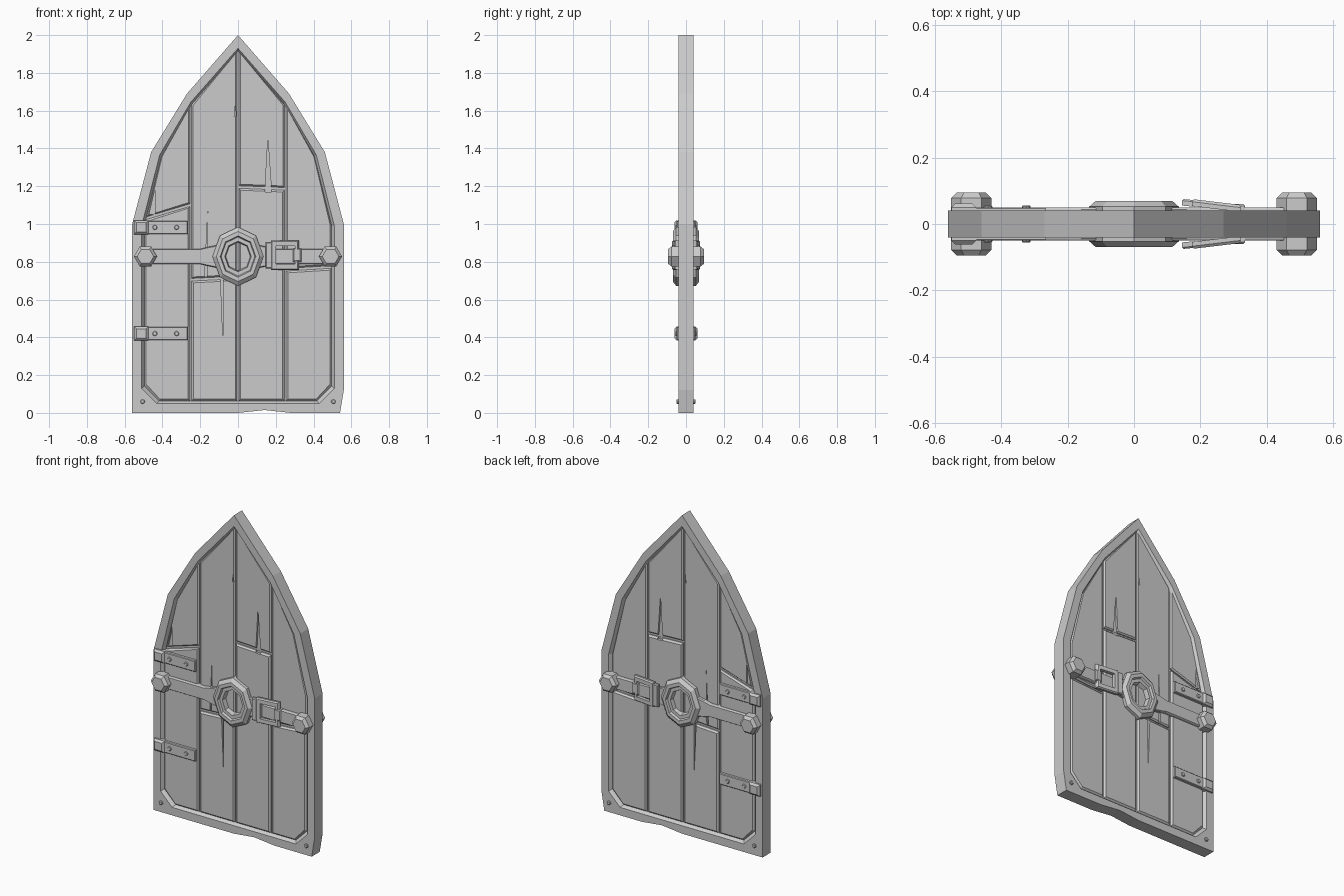
import bpy, bmesh, math

cube = bpy.data.objects.get("Cube")
if cube:
    bpy.data.objects.remove(cube, do_unlink=True)

grey = bpy.data.materials.new("plain_grey")
grey.use_nodes = True
colour = (0.6, 0.6, 0.6, 1)
grey.diffuse_color = colour
grey.node_tree.nodes["Principled BSDF"].inputs["Base Color"].default_value = colour


def skin(name, loops, closed=False, tilt=0, mid=0, mirror=True):
    """Bridge (outline, depth) loops; depth runs outwards from the door's mid plane."""
    bm = bmesh.new()
    rings = [[bm.verts.new((x, -d - tilt * (x - mid), z)) for x, z in pts] for pts, d in loops]
    pairs = list(zip(rings, rings[1:]))
    if closed:
        pairs.append((rings[-1], rings[0]))
    else:
        bm.faces.new(rings[0])
        bm.faces.new(rings[-1])
    for a, b in pairs:
        for i in range(len(a)):
            j = (i + 1) % len(a)
            bm.faces.new((a[i], a[j], b[j], b[i]))
    bmesh.ops.recalc_face_normals(bm, faces=bm.faces)
    mesh = bpy.data.meshes.new(name)
    bm.to_mesh(mesh)
    bm.free()
    mesh.materials.append(grey)
    ob = bpy.data.objects.new(name, mesh)
    bpy.context.collection.objects.link(ob)
    if mirror:
        add_mirror(ob)
    return ob


def add_mirror(ob):
    m = ob.modifiers.new("both_sides", 'MIRROR')
    m.use_axis = (False, True, False)
    m.use_mirror_merge = False


def shrink(pts, b):
    """Pull an outline in by about b on every side."""
    xs, zs = [p[0] for p in pts], [p[1] for p in pts]
    cx, cz = (min(xs) + max(xs)) / 2, (min(zs) + max(zs)) / 2
    kx, kz = 1 - 2 * b / (max(xs) - min(xs)), 1 - 2 * b / (max(zs) - min(zs))
    return [(cx + (x - cx) * kx, cz + (z - cz) * kz) for x, z in pts]


def box(x0, x1, z0, z1):
    return [(x0, z0), (x1, z0), (x1, z1), (x0, z1)]


def ngon(cx, cz, rx, rz, n):
    return [(cx + rx * math.cos(math.tau * i / n), cz + rz * math.sin(math.tau * i / n))
            for i in range(n)]


def plate(name, pts, depth, bevel=0.006, base=0.0, **kw):
    return skin(name, [(pts, base), (pts, depth - bevel), (shrink(pts, bevel), depth)], **kw)


def clip(pts, q, n):
    """Keep the part of an outline on the n side of the line through q."""
    side = [(x - q[0]) * n[0] + (z - q[1]) * n[1] for x, z in pts]
    out = []
    for i, p in enumerate(pts):
        j = (i + 1) % len(pts)
        if side[i] >= 0:
            out.append(p)
        if side[i] * side[j] < 0:
            t = side[i] / (side[i] - side[j])
            out.append((p[0] + t * (pts[j][0] - p[0]), p[1] + t * (pts[j][1] - p[1])))
    return out


# Pointed arch frame, slightly worn, with a sloped inner lip
outer = [(-.56, 0), (0, 0), (.14, .015), (.28, 0), (.54, 0), (.56, .12), (.56, 1), (.46, 1.38),
         (.27, 1.69), (0, 2), (-.27, 1.69), (-.46, 1.38), (-.56, 1)]
inner = [(-.43, .05), (0, .05), (.14, .05), (.28, .05), (.43, .05), (.51, .13), (.51, .99),
         (.415, 1.365), (.25, 1.645), (0, 1.93), (-.25, 1.645), (-.415, 1.365), (-.51, .99)]
# the lower left corner gets its own chamfer point
outer.append((-.56, .12))
inner.append((-.51, .13))
lip = shrink(inner, .014)
skin("door_frame", [(outer, 0), (outer, .04), (inner, .04), (lip, .02), (lip, 0)], closed=True)
skin("backing_panel", [(lip, 0), (lip, .014)])

# Splits in the wood: (base x, base z, tip x, tip z, width)
splits = [(.16, 1.17, .158, 1.45, .035), (-.17, .72, -.16, 1.07, .012),
          (-.085, .73, -.08, .39, .016), (-.455, 1.05, -.44, 1.18, .03),
          (-.015, 1.57, -.014, 1.63, .01), (-.51, .8, -.5, .62, .02)]
cutters = []
for bx, bz, tx, tz, w in splits:
    tri = [(bx - w / 2, bz), (bx + w / 2, bz), (tx, tz)]
    cut = skin("split_cutter", [(tri, .016), (tri, .06)], mirror=False)
    cut.hide_render = True
    cutters.append(cut)

# Four plank columns, each broken by one slanted seam: (x0, x1, seam z, seam slope)
columns = [(-.52, -.25, 1.06, .3), (-.25, 0, .71, .05),
           (0, .25, 1.19, -.04), (.25, .52, .765, .06)]
planks = []
for k, (x0, x1, z, slope) in enumerate(columns):
    strip = clip(clip(lip, (x0 + .004, 0), (1, 0)), (x1 - .004, 0), (-1, 0))
    mid = (x0 + x1) / 2
    low = clip(strip, (mid, z - .006), (slope, -1))
    high = clip(strip, (mid, z + .008), (-slope, 1))
    planks.append(plate(f"lower_plank_{k + 1}", low, .032, .01, mirror=False))
    planks.append(plate(f"upper_plank_{k + 1}", high, .028, .008, mirror=False))
for ob in planks:
    for cut in cutters:
        m = ob.modifiers.new("split", 'BOOLEAN')
        m.operation, m.solver, m.object = 'DIFFERENCE', 'EXACT', cut
bpy.context.view_layer.update()
deps = bpy.context.evaluated_depsgraph_get()
baked = [bpy.data.meshes.new_from_object(ob.evaluated_get(deps)) for ob in planks]
for ob, mesh in zip(planks, baked):
    ob.modifiers.clear()
    ob.data = mesh
    add_mirror(ob)
for cut in cutters:
    bpy.data.objects.remove(cut, do_unlink=True)

# Cross strap, flaring where it meets the ring
ZC = .828
half = [(-.46, .04), (-.2, .04), (-.16, .05), (-.11, .06)]
strap = [(x, ZC + h) for x, h in half] + [(x, ZC - h) for x, h in reversed(half)]
plate("left_strap", strap, .05)
plate("right_strap", [(-x, z) for x, z in strap], .05)

# Stepped octagonal ring
steps = [(1, 0), (1, .052), (.85, .07), (.7, .07), (.66, .056), (.52, .056), (.48, .03), (.48, 0)]
skin("centre_ring", [(ngon(0, ZC, .135 * s, .156 * s, 8), d) for s, d in steps], closed=True)

# Tilted buckle with a lifted tab
rim, hole = box(.175, .322, .757, .913), box(.202, .302, .787, .883)
skin("buckle_frame", [(rim, .045), (rim, .058), (shrink(rim, .006), .066),
                      (hole, .066), (hole, .045)], closed=True, tilt=-.12, mid=.25)
plate("buckle_tab", box(.145, .182, .765, .905), .072, .005, base=.052, tilt=-.1, mid=.18)
plate("buckle_tongue", box(.29, .335, .8, .87), .06)

# Hexagonal end bolts
for side, x in (("right", -.49), ("left", .49)):
    nut = [(1, 0), (1, .078), (.72, .095)]
    skin(side + "_bolt", [(ngon(x, ZC, .061 * s, .061 * s, 6), d) for s, d in nut])

# Hinges with knuckle and rivets
for label, z in (("upper", .982), ("lower", .42)):
    plate(label + "_hinge_leaf", box(-.49, -.265, z - .035, z + .035), .05, .004)
    plate(label + "_hinge_knuckle", box(-.55, -.475, z - .037, z + .037), .062, .012)
    for i, x in enumerate((-.44, -.325)):
        plate(f"{label}_hinge_rivet_{i + 1}", ngon(x, z, .013, .013, 8), .056, .003)

# Corner rivets on the frame
for side, x in (("right", -.505), ("left", .505)):
    plate(side + "_corner_rivet", ngon(x, .06, .012, .012, 8), .05, .003)
